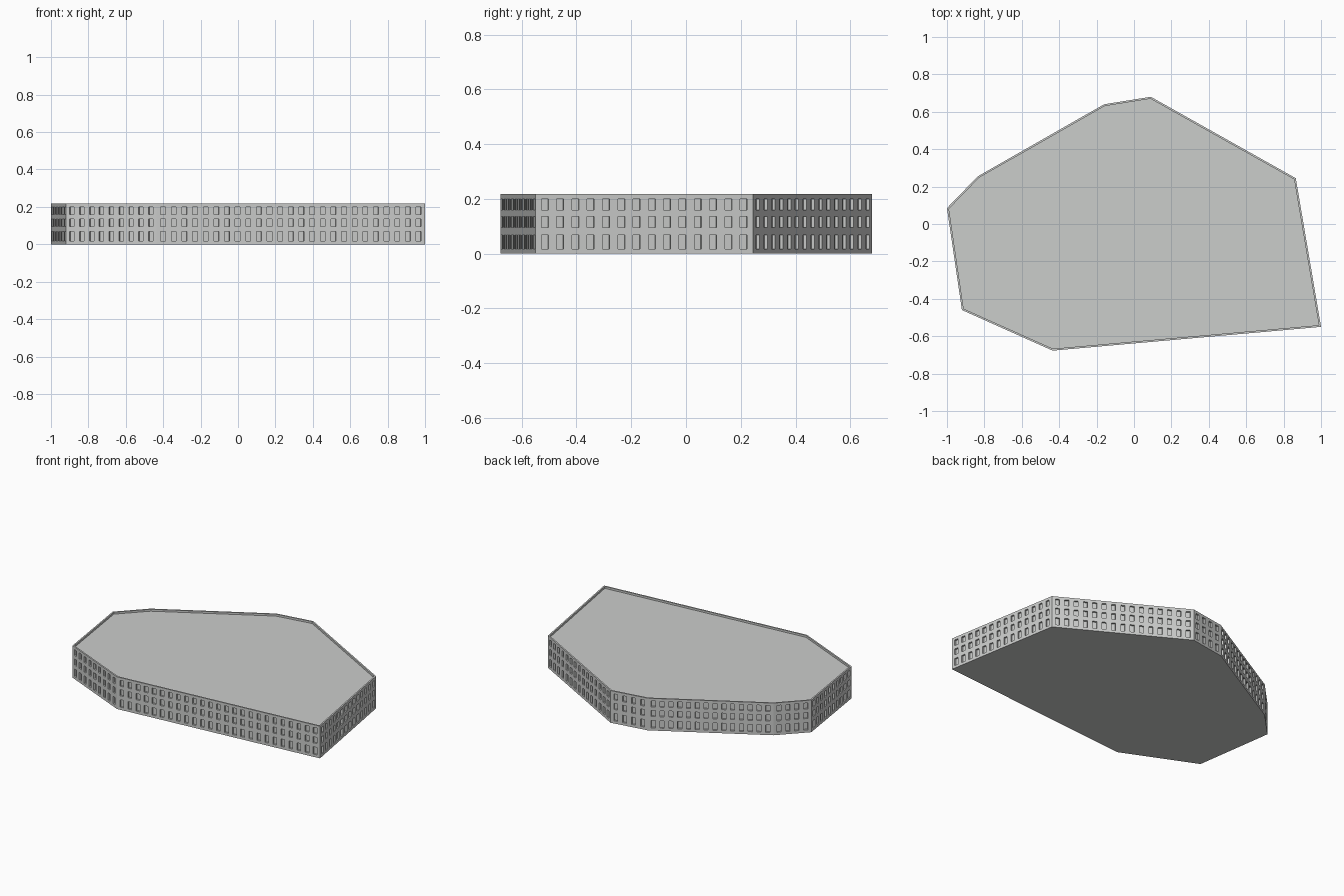
import bpy, bmesh
from mathutils import Vector

if "Cube" in bpy.data.objects:
    bpy.data.objects.remove(bpy.data.objects["Cube"])

# Footprint of the block, counter-clockwise seen from above
FOOT = [Vector(p) for p in [(-1, 0.085), (-0.92, -0.46), (-0.435, -0.677), (1, -0.55),
                            (0.865, 0.245), (0.09, 0.68), (-0.16, 0.64), (-0.835, 0.255)]]
H, ROOF_Z = 0.218, 0.205
ROWS = [0, 0.018, 0.068, 0.095, 0.136, 0.16, 0.2, H]   # odd bands hold windows
WIN_W, DEPTH, MARGIN, PITCH = 0.026, 0.012, 0.035, 0.0565

grey = bpy.data.materials.new("light grey concrete")
grey.diffuse_color = (0.6, 0.61, 0.6, 1)
grey.use_nodes = True
grey.node_tree.nodes["Principled BSDF"].inputs["Base Color"].default_value = grey.diffuse_color


def make(name, faces):
    """Object from a list of faces, each a list of points."""
    bm = bmesh.new()
    for f in faces:
        bm.faces.new([bm.verts.new(p) for p in f])
    bmesh.ops.remove_doubles(bm, verts=bm.verts, dist=1e-5)
    me = bpy.data.meshes.new(name)
    bm.to_mesh(me)
    bm.free()
    me.materials.append(grey)
    bpy.context.collection.objects.link(bpy.data.objects.new(name, me))


def wall(a, b):
    """Flat wall from a to b with a grid of recessed windows."""
    along = (b - a).normalized()
    inward = Vector((-along.y, along.x))
    length = (b - a).length
    n = max(1, round((length - 2 * MARGIN) / PITCH)) + 1
    cols = [0]
    for i in range(n):
        c = MARGIN + (length - 2 * MARGIN) * i / (n - 1)
        cols += [c - WIN_W / 2, c + WIN_W / 2]
    cols.append(length)

    def pt(u, z, d=0):
        q = a + along * u + inward * d
        return (q.x, q.y, z)

    faces = []
    for i, (u0, u1) in enumerate(zip(cols, cols[1:])):
        for j, (z0, z1) in enumerate(zip(ROWS, ROWS[1:])):
            ring = [(u0, z0), (u1, z0), (u1, z1), (u0, z1)]
            if i % 2 and j % 2:
                # window pane and its four reveals
                faces.append([pt(u, z, DEPTH) for u, z in ring])
                for p, q in zip(ring, ring[1:] + ring[:1]):
                    faces.append([pt(*p), pt(*q), pt(*q, DEPTH), pt(*p, DEPTH)])
            else:
                faces.append([pt(u, z) for u, z in ring])
    return faces


def inset(poly, w):
    """Mitred inward offset of the footprint."""
    out = []
    for i, p in enumerate(poly):
        e0 = (p - poly[i - 1]).normalized()
        e1 = (poly[(i + 1) % len(poly)] - p).normalized()
        n0, n1 = Vector((-e0.y, e0.x)), Vector((-e1.y, e1.x))
        out.append(p + (n0 + n1) * w / (1 + n0.dot(n1)))
    return out


def lift(p, z):
    return (p.x, p.y, z)


N = len(FOOT)
inner = inset(FOOT, 0.01)

# Outer walls with windows
for i in range(N):
    make(f"wall_{i + 1}", wall(FOOT[i], FOOT[(i + 1) % N]))

# Parapet rim: top strip and inner face
rim = []
for i in range(N):
    j = (i + 1) % N
    rim.append([lift(FOOT[i], H), lift(FOOT[j], H), lift(inner[j], H), lift(inner[i], H)])
    rim.append([lift(inner[i], H), lift(inner[j], H), lift(inner[j], ROOF_Z), lift(inner[i], ROOF_Z)])
make("parapet", rim)

# Sunken flat roof and underside
make("roof", [[lift(p, ROOF_Z) for p in inner]])
make("underside", [[lift(p, 0) for p in reversed(FOOT)]])
